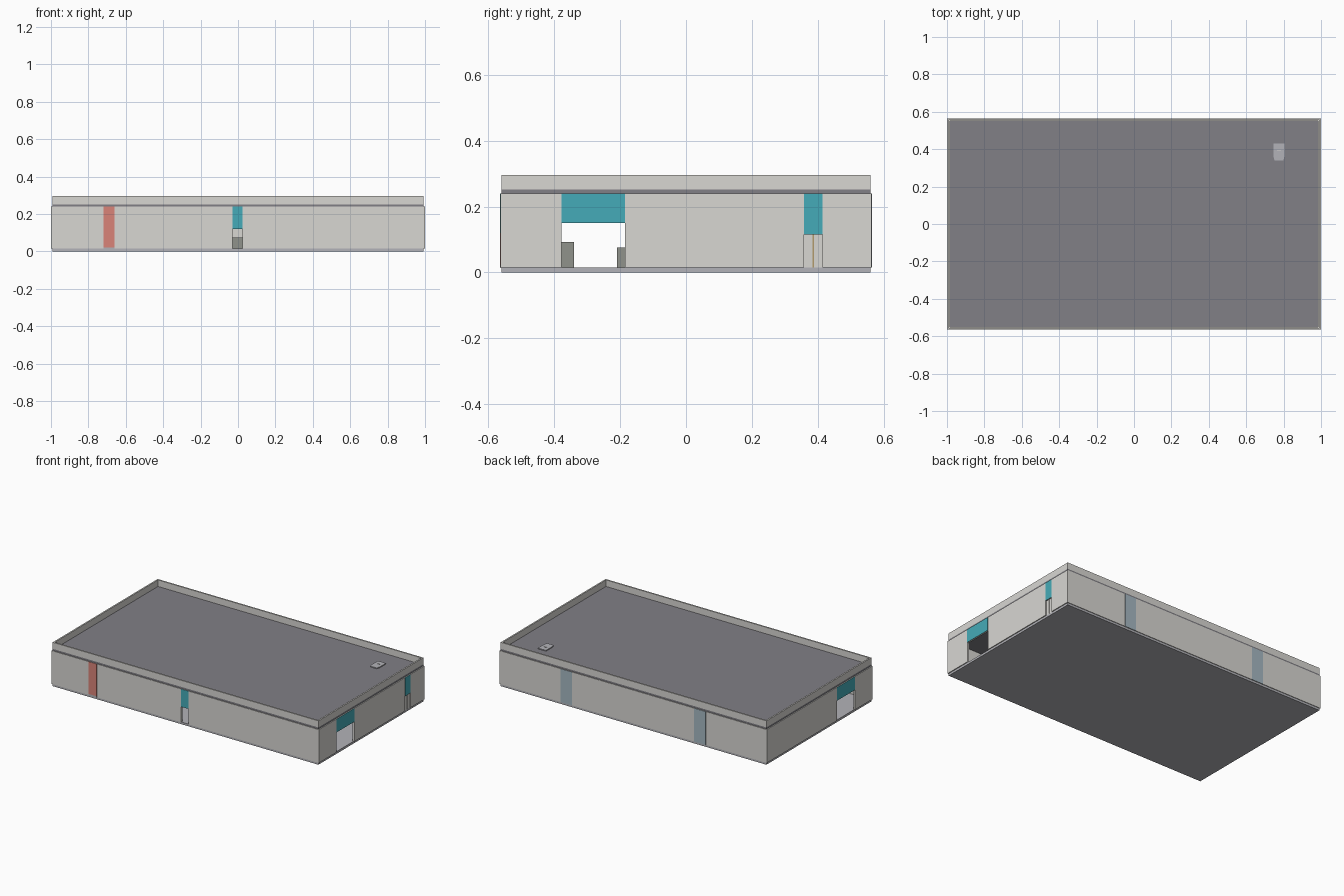
import bpy, bmesh
from mathutils import Vector

if "Cube" in bpy.data.objects:
    bpy.data.objects.remove(bpy.data.objects["Cube"])


def material(name, r, g, b):
    m = bpy.data.materials.new(name)
    m.diffuse_color = (r, g, b, 1)
    m.use_nodes = True
    m.node_tree.nodes["Principled BSDF"].inputs["Base Color"].default_value = m.diffuse_color
    return m


WALL = material("wall_grey", 0.69, 0.68, 0.65)
ROOF = material("roof_grey", 0.22, 0.215, 0.24)
FLOOR = material("floor_grey", 0.45, 0.45, 0.48)
CRATE = material("crate_grey", 0.28, 0.29, 0.26)
TEAL = material("teal", 0.06, 0.41, 0.48)
RED = material("red", 0.70, 0.23, 0.19)
BLUE = material("pale_blue", 0.38, 0.48, 0.54)
TAN = material("tan", 0.45, 0.33, 0.15)


def finish(name, bm, mat):
    bmesh.ops.recalc_face_normals(bm, faces=bm.faces)
    me = bpy.data.meshes.new(name)
    bm.to_mesh(me)
    bm.free()
    me.materials.append(mat)
    ob = bpy.data.objects.new(name, me)
    bpy.context.collection.objects.link(ob)
    return ob


def prism(name, points, offset, mat):
    """Flat outline extruded along an offset vector."""
    bm = bmesh.new()
    face = bm.faces.new([bm.verts.new(p) for p in points])
    new = bmesh.ops.extrude_face_region(bm, geom=[face])["geom"]
    verts = [v for v in new if isinstance(v, bmesh.types.BMVert)]
    bmesh.ops.translate(bm, verts=verts, vec=Vector(offset))
    # the source face stays in place and caps the other end
    if not face.is_valid:
        bm.faces.new([v for v in bm.verts if v not in verts])
    return finish(name, bm, mat)


def box(name, x, y, z, mat):
    pts = [(x[0], y[0], z[0]), (x[1], y[0], z[0]), (x[1], y[1], z[0]), (x[0], y[1], z[0])]
    return prism(name, pts, (0, 0, z[1] - z[0]), mat)


def ring(name, hx, hy, t, z0, z1, mat):
    """Rectangular frame, hx by hy half size, wall thickness t."""
    bm = bmesh.new()
    corners = [(-1, -1), (1, -1), (1, 1), (-1, 1)]
    loops = [[bm.verts.new((sx * (hx - d), sy * (hy - d), z)) for sx, sy in corners]
             for d, z in ((0, z0), (0, z1), (t, z1), (t, z0))]
    for k in range(4):
        a, b = loops[k], loops[(k + 1) % 4]
        for i in range(4):
            j = (i + 1) % 4
            bm.faces.new((a[i], a[j], b[j], b[i]))
    return finish(name, bm, mat)


Z0, Z1 = 0.015, 0.24      # wall bottom and top
P = 0.001                 # how far panels stand proud
X, Y, T = 1 - P, 0.564, 0.012


def wall(name, lo, hi, doors, to3d, offset):
    """Wall outline with door notches cut up from its lower edge."""
    pts = [(lo, Z0)]
    for a, b, top in doors:
        pts += [(a, Z0), (a, top), (b, top), (b, Z0)]
    pts += [(hi, Z0), (hi, Z1), (lo, Z1)]
    prism(name, [to3d(u, z) for u, z in pts], offset, WALL)


# door positions: start, end, top
gate = (-0.378, -0.185, 0.15)
side_door = (0.358, 0.415, 0.115)
front_door = (-0.03, 0.025, 0.12)

# slab and outer walls
box("base_slab", (-0.993, 0.993), (-0.56, 0.56), (0, Z0), FLOOR)
wall("front_wall", -X, X, [front_door], lambda u, z: (u, -Y, z), (0, T, 0))
wall("back_wall", -X, X, [], lambda u, z: (u, Y, z), (0, -T, 0))
wall("right_wall", T - Y, Y - T, [gate, side_door], lambda u, z: (X, u, z), (-T, 0, 0))
wall("left_wall", T - Y, Y - T, [gate], lambda u, z: (-X, u, z), (T, 0, 0))

# roof and parapet
box("roof", (-0.993, 0.993), (-0.56, 0.56), (Z1, 0.252), ROOF)
ring("parapet", 0.993, 0.56, 0.01, 0.252, 0.296, WALL)

# roof hatch, narrower towards the front
hatch = [(0.751, 0.34), (0.799, 0.34), (0.805, 0.365), (0.805, 0.43), (0.745, 0.43), (0.745, 0.365)]
prism("roof_hatch", [(x, y, 0.252) for x, y in hatch], (0, 0, 0.006), FLOOR)
box("hatch_handle", (0.765, 0.785), (0.392, 0.396), (0.258, 0.26), WALL)

# coloured panels above the doors
box("front_door_panel", front_door[:2], (-Y - P, -Y), (front_door[2], Z1), TEAL)
box("side_door_panel", (X, X + P), side_door[:2], (side_door[2], Z1), TEAL)
for side, s in (("right", 1), ("left", -1)):
    box(side + "_gate_panel", sorted((s * X, s * (X + P))), gate[:2], (gate[2], Z1), TEAL)

# full height wall panels
box("red_panel", (-0.72, -0.66), (-Y - P, -Y), (0.022, Z1), RED)
box("red_panel_sill", (-0.72, -0.66), (-Y - P, -Y), (0.013, 0.022), FLOOR)
for side, s in (("right", 1), ("left", -1)):
    box("back_panel_" + side, (s * 0.5 - 0.043, s * 0.5 + 0.043), (Y, Y + P), (Z0, Z1), BLUE)

# double door on the right side
for side, a, b in (("near", 0.358, 0.384), ("far", 0.389, 0.415)):
    box("side_door_leaf_" + side, (0.987, 0.993), (a, b), (Z0, 0.115), WALL)
box("side_door_seal", (0.987, 0.99), (0.384, 0.389), (Z0, 0.115), TAN)

# storage blocks glimpsed through the openings
box("tall_storage_block", (-0.6, -0.25), (-0.5, -0.34), (Z0, 0.092), CRATE)
box("low_storage_block", (-0.4, 0.4), (-0.21, -0.08), (Z0, 0.075), CRATE)
